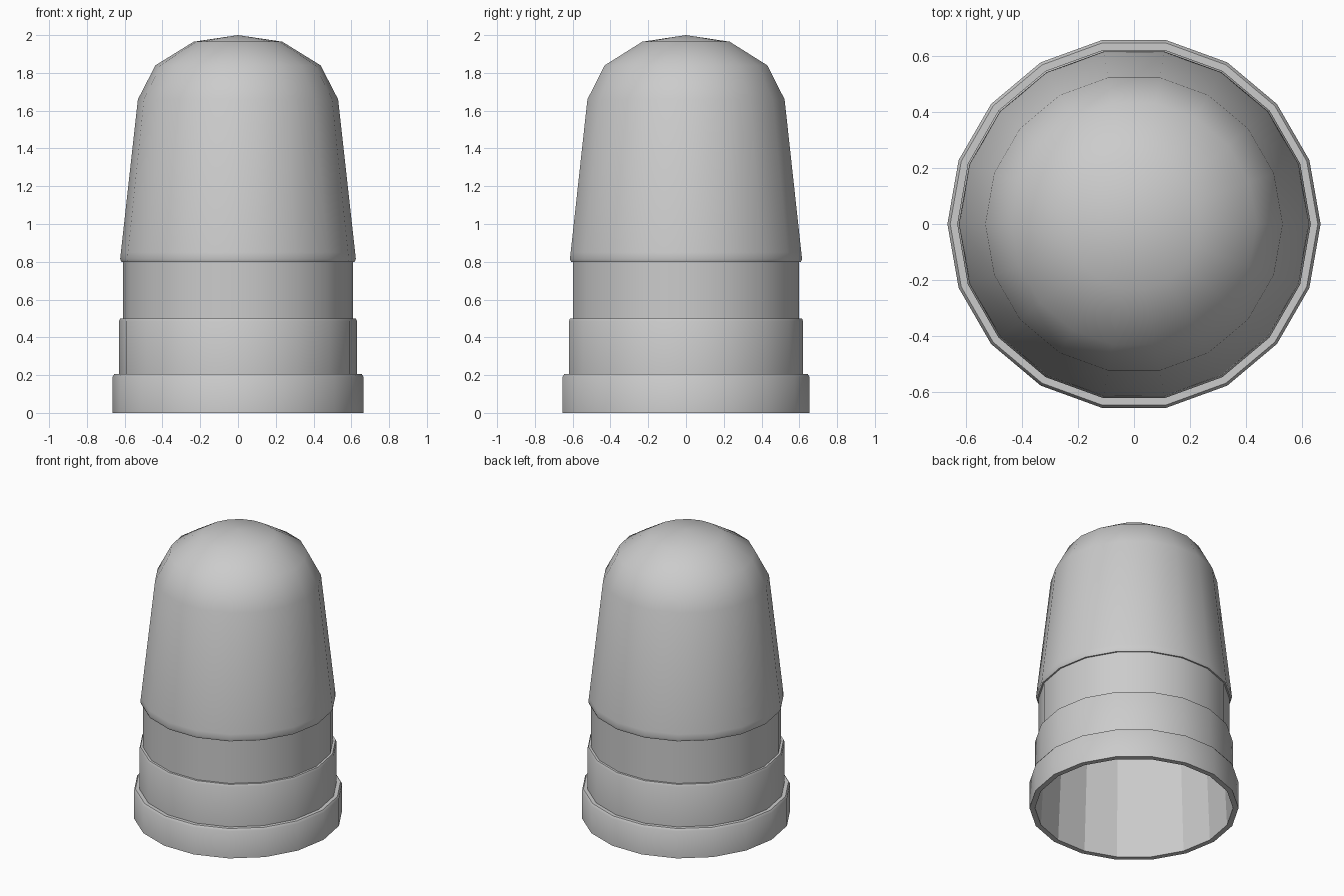
import bpy, bmesh, math

if "Cube" in bpy.data.objects:
    bpy.data.objects.remove(bpy.data.objects["Cube"])

SIDES = 18


def lathe(name, profile, flat_from=None):
    """Revolve (radius, z) points; faces from segment flat_from on stay faceted."""
    bm = bmesh.new()
    rings = []
    for r, z in profile:
        if r == 0:
            rings.append([bm.verts.new((0, 0, z))] * SIDES)
        else:
            rings.append([bm.verts.new((r * math.cos(2 * math.pi * i / SIDES),
                                        r * math.sin(2 * math.pi * i / SIDES), z))
                          for i in range(SIDES)])
    flat = []
    for k in range(len(rings) - 1):
        a, b = rings[k], rings[k + 1]
        for i in range(SIDES):
            j = (i + 1) % SIDES
            loop = list(dict.fromkeys([a[i], a[j], b[j], b[i]]))
            bm.faces.new(loop)
            flat.append(flat_from is not None and k >= flat_from)
    mesh = bpy.data.meshes.new(name)
    bm.to_mesh(mesh)
    bm.free()
    obj = bpy.data.objects.new(name, mesh)
    bpy.context.collection.objects.link(obj)
    bpy.ops.object.select_all(action='DESELECT')
    obj.select_set(True)
    bpy.context.view_layer.objects.active = obj
    bpy.ops.object.shade_smooth_by_angle(angle=math.radians(35))
    for poly, is_flat in zip(mesh.polygons, flat):
        if is_flat:
            poly.use_smooth = False
    return obj


# Stepped collar, smooth dome outside
lathe("outer_shell", [
    (0.63, 0), (0.665, 0), (0.665, 0.19), (0.655, 0.205),   # base ring
    (0.63, 0.205), (0.63, 0.485), (0.623, 0.5),             # middle ring
    (0.608, 0.5), (0.608, 0.8),                             # neck
    (0.618, 0.8), (0.624, 0.815), (0.62, 0.85),             # dome lip
    (0.53, 1.66), (0.437, 1.84), (0.235, 1.965), (0, 2.0)])

# Faceted hollow inside, seen through the open bottom
lathe("inner_lining", [
    (0, 1.965), (0.22, 1.93), (0.41, 1.815), (0.50, 1.645),
    (0.59, 0.82), (0.63, 0)], flat_from=0)
